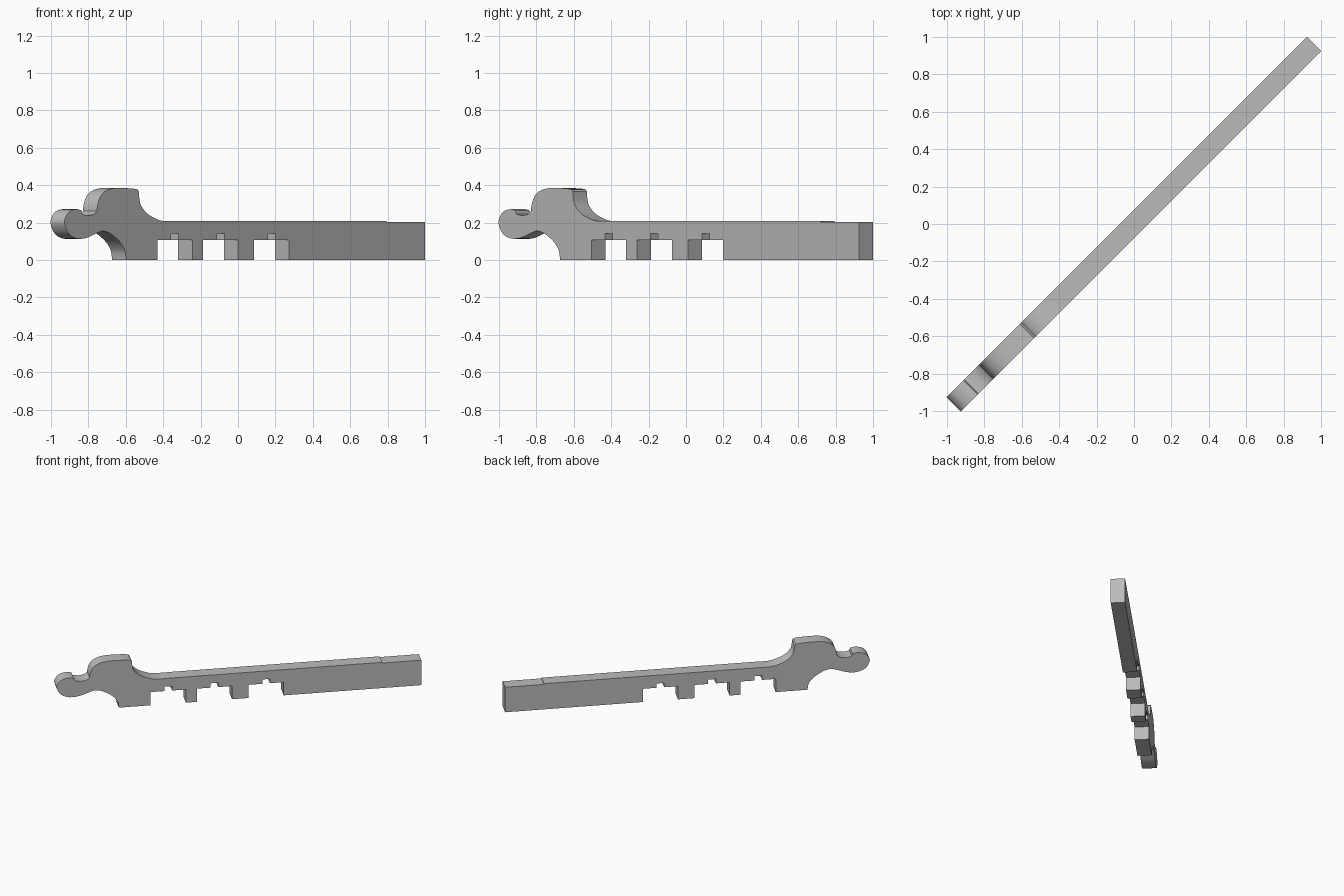
import bpy, bmesh, math
from mathutils import Vector

if "Cube" in bpy.data.objects:
    bpy.data.objects.remove(bpy.data.objects["Cube"])

HALF = 0.0375  # x and y offset of each side face from the diagonal centreline

steel = bpy.data.materials.new("grey_steel")
steel.diffuse_color = (0.50, 0.50, 0.50, 1)
steel.use_nodes = True
steel.node_tree.nodes["Principled BSDF"].inputs["Base Color"].default_value = steel.diffuse_color


def smooth(points, steps=3):
    """Rounded path through the given points."""
    p = [Vector(q) for q in points]
    p = [2 * p[0] - p[1]] + p + [2 * p[-1] - p[-2]]
    out = []
    for a, b, c, d in zip(p, p[1:], p[2:], p[3:]):
        for i in range(steps):
            t = i / steps
            out.append(0.5 * (2 * b + (c - a) * t + (2 * a - 5 * b + 4 * c - d) * t * t
                              + (3 * b - a - 3 * c + d) * t ** 3))
    return [tuple(v) for v in out] + [points[-1]]


# Flat back end and top rail with its small step
outline = [(0.9625, 0), (0.9625, 0.203), (0.757, 0.203), (0.757, 0.209)]
# Concave rise to the spur
outline += smooth([(-0.36, 0.209), (-0.44, 0.209), (-0.48, 0.222),
                   (-0.525, 0.25), (-0.555, 0.29), (-0.565, 0.325)])
# Rounded hump
outline += smooth([(-0.567, 0.365), (-0.585, 0.38), (-0.68, 0.385), (-0.735, 0.374),
                   (-0.772, 0.342), (-0.788, 0.295), (-0.791, 0.262)])
# Notch behind the nose
outline += smooth([(-0.805, 0.245), (-0.838, 0.237), (-0.87, 0.246)], 2)
# Round nose and hollow throat
outline += smooth([(-0.874, 0.265), (-0.90, 0.272), (-0.94, 0.258), (-0.9625, 0.22),
                   (-0.9625, 0.185), (-0.94, 0.138), (-0.895, 0.114), (-0.845, 0.119),
                   (-0.80, 0.14), (-0.765, 0.155)])
outline += smooth([(-0.755, 0.155), (-0.725, 0.145), (-0.69, 0.118), (-0.66, 0.085),
                   (-0.641, 0.045), (-0.636, 0.0)])
# Three stepped slots in the underside
for c in (-0.375, -0.131, 0.142):
    outline += [(c - 0.093, 0), (c - 0.093, 0.107), (c - 0.02, 0.107), (c - 0.02, 0.142),
                (c + 0.02, 0.142), (c + 0.02, 0.107), (c + 0.093, 0.107), (c + 0.093, 0)]

# Extrude the outline across the diagonal
bm = bmesh.new()
face = bm.faces.new([bm.verts.new((u + HALF, u - HALF, z)) for u, z in outline])
ext = bmesh.ops.extrude_face_region(bm, geom=[face])
bmesh.ops.translate(bm, vec=(-2 * HALF, 2 * HALF, 0),
                    verts=[v for v in ext["geom"] if isinstance(v, bmesh.types.BMVert)])
bmesh.ops.recalc_face_normals(bm, faces=bm.faces)
mesh = bpy.data.meshes.new("notched_lever")
bm.to_mesh(mesh)
bm.free()
mesh.materials.append(steel)
lever = bpy.data.objects.new("notched_lever", mesh)
bpy.context.collection.objects.link(lever)
bpy.context.view_layer.objects.active = lever
lever.select_set(True)
bpy.ops.object.shade_smooth_by_angle(angle=math.radians(30))
